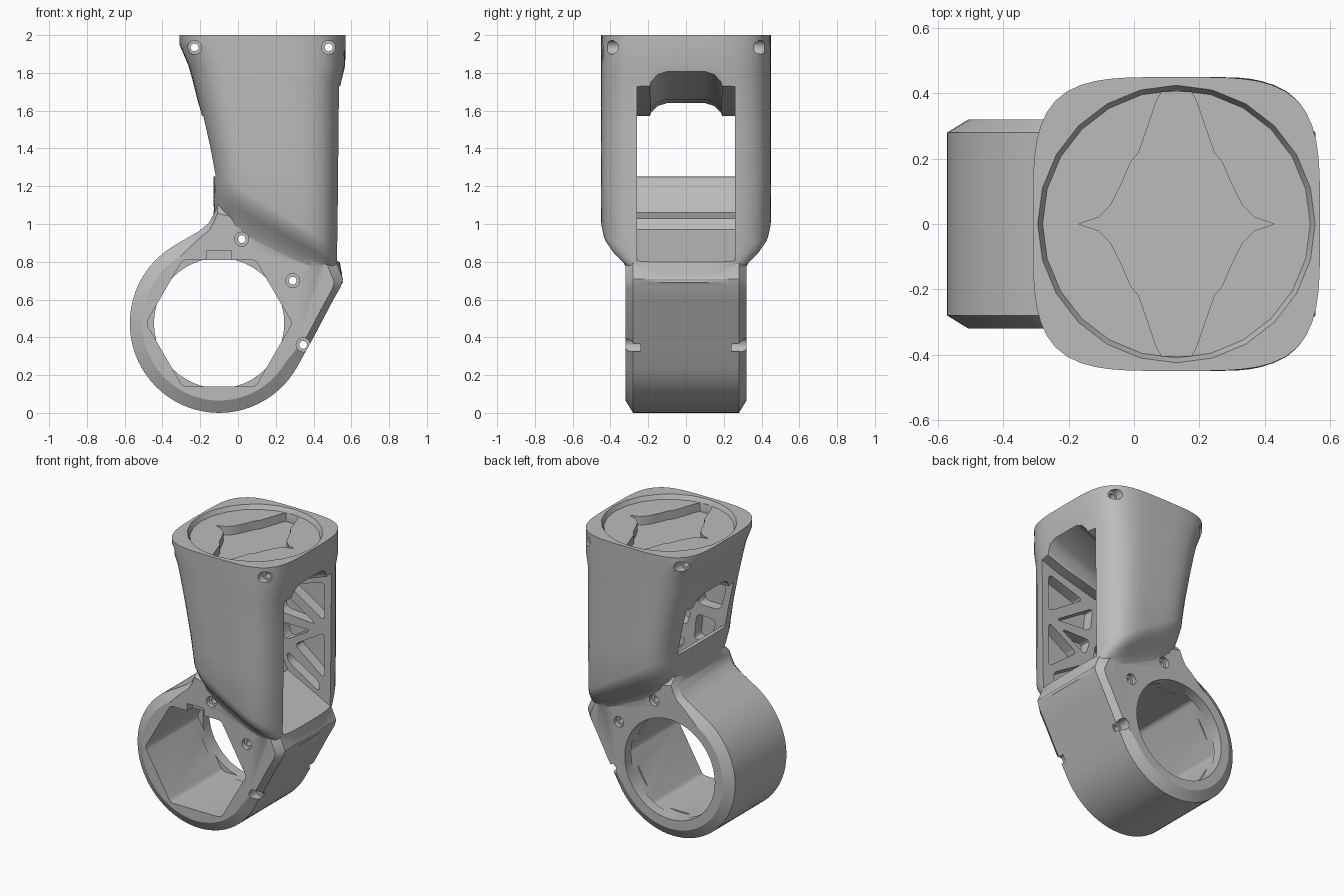
import bpy, bmesh
from math import sin, cos, pi, radians

cube = bpy.data.objects.get("Cube")
if cube:
    bpy.data.objects.remove(cube)

grey = bpy.data.materials.new("plain_grey")
grey.use_nodes = True
grey.diffuse_color = (0.5, 0.5, 0.5, 1)
grey.node_tree.nodes["Principled BSDF"].inputs["Base Color"].default_value = (0.5, 0.5, 0.5, 1)

BORE = (-0.1, 0.475)      # centre of the lower ring in x, z
HEAD_X = 0.13             # centre of the top opening


def loft(name, loops):
    """Closed solid skinned through equal-length loops of points."""
    bm = bmesh.new()
    rows = [[bm.verts.new(p) for p in loop] for loop in loops]
    n = len(rows[0])
    for a, b in zip(rows, rows[1:]):
        for i in range(n):
            j = (i + 1) % n
            bm.faces.new((a[i], a[j], b[j], b[i]))
    bm.faces.new(rows[0])
    bm.faces.new(rows[-1])
    bmesh.ops.recalc_face_normals(bm, faces=bm.faces)
    mesh = bpy.data.meshes.new(name)
    bm.to_mesh(mesh)
    bm.free()
    obj = bpy.data.objects.new(name, mesh)
    obj.data.materials.append(grey)
    bpy.context.collection.objects.link(obj)
    return obj


def rounded(points, radius, steps=4):
    """Replace each corner by a small curve."""
    out = []
    for i, (x, z) in enumerate(points):
        ends = []
        for px, pz in (points[i - 1], points[(i + 1) % len(points)]):
            d = ((px - x) ** 2 + (pz - z) ** 2) ** 0.5
            k = min(radius / d, 0.45)
            ends.append((x + (px - x) * k, z + (pz - z) * k))
        (ax, az), (bx, bz) = ends
        for s in range(steps + 1):
            t = s / steps
            u, v, w = (1 - t) ** 2, 2 * t * (1 - t), t * t
            out.append((u * ax + v * x + w * bx, u * az + v * z + w * bz))
    return out


def prism(name, points, y0, y1):
    return loft(name, [[(x, y, z) for x, z in points] for y in (y0, y1)])


def circle(cx, cz, r, n=24, turn=0):
    return [(cx + r * cos(turn + 2 * pi * i / n), cz + r * sin(turn + 2 * pi * i / n)) for i in range(n)]


def combine(target, tool, operation="DIFFERENCE"):
    mod = target.modifiers.new("combine", "BOOLEAN")
    mod.operation, mod.solver, mod.object = operation, "EXACT", tool
    bpy.context.view_layer.objects.active = target
    bpy.ops.object.modifier_apply(modifier=mod.name)
    bpy.data.objects.remove(tool)


# Column: rounded-square sections, tilted towards the bottom
def section(zl, zr, xl, xr, hy, n=72, power=4):
    c, a = (xl + xr) / 2, (xr - xl) / 2
    loop = []
    for i in range(n):
        t = 2 * pi * i / n
        r = (abs(cos(t)) ** power + abs(sin(t)) ** power) ** (-1 / power)
        u = r * cos(t)
        loop.append((c + a * u, hy * r * sin(t), zl + (zr - zl) * (u + 1) / 2))
    return loop


body = loft("joint_housing", [section(*s) for s in (
    (2, 2, -.31, .57, .45),
    (1.95, 1.95, -.31, .57, .45),
    (1.84, 1.84, -.263, .567, .45),
    (1.76, 1.74, -.24, .547, .45),
    (1.6, 1.5, -.2, .543, .45),
    (1.4, 1.2, -.155, .54, .45),
    (1.27, .87, -.13, .535, .45),
    (1.22, .83, -.13, .535, .44),
    (1.15, .78, -.13, .542, .4),
    (1.08, .74, -.128, .55, .35),
    (1.02, .69, -.13, .555, .322),
    (.9, .62, -.1, .5, .28))])

# Lower ring with its tangent shoulder and chamfered rim
arc = [(BORE[0] + .473 * cos(radians(a)), BORE[1] + .475 * sin(radians(a))) for a in range(120, 332, 5)]
shoulder = [(.4, .4), (.5, .59), (.545, .67), (.556, .71), (.51, .82), (.48, .9),
            (.1, 1.05), (-.11, 1.1), (-.13, 1.05), (-.155, 1.005), (-.21, .96)]


def rim(y, arc_scale, shoulder_scale):
    return [(BORE[0] + (x - BORE[0]) * k, y, BORE[1] + (z - BORE[1]) * k)
            for pts, k in ((arc, arc_scale), (shoulder, shoulder_scale)) for x, z in pts]


ring = loft("ring", [rim(-.32, .862, .93), rim(-.28, 1, 1), rim(.28, 1, 1), rim(.32, .862, .93)])
combine(body, ring, "UNION")

# Hexagonal socket from the front, round opening at the back, key notch
combine(body, prism("socket", rounded(circle(*BORE, .387, 6), .025), -.5, .25))
combine(body, prism("back_opening", circle(*BORE, .345, 48), .2, .5))
combine(body, prism("key_notch", [(-.165, .75), (-.035, .75), (-.035, .86), (-.165, .86)], -.5, -.26))

# Through window between the two side walls
floor = [(.7, .72), (.535, .8), (.2, .97), (.17, 1.03), (0, 1.06), (-.07, 1.14), (-.1, 1.25), (-.5, 1.27)]
combine(body, prism("window", floor + [(-.5, 1.57), (-.2, 1.57), (.1, 1.6), (.4, 1.68), (.54, 1.73), (.7, 1.78)], -.26, .26))

# Scooped ceiling, following an arch that rises to the right
arch = [(-.2, -.3), (-.2, -.1), (-.185, -.05), (-.15, -.015), (-.1, 0)]
arch += [(-y, z) for y, z in reversed(arch)]
combine(body, loft("ceiling_scoop", [[(x, y, top + z) for y, z in arch] for x, top in (
    (-.5, 1.64), (-.2, 1.64), (.1, 1.66), (.3, 1.71), (.54, 1.8), (.7, 1.86))]))

# Lightening pockets on both inner walls
pockets = [
    [(.2, 1.56), (.48, 1.65), (.48, 1.38)],
    [(.12, 1.53), (.42, 1.34), (.14, 1.36)],
    [(.48, 1.3), (.25, 1.16), (.48, .98)],
    [(.38, 1.29), (.14, 1.29), (.18, 1.17)],
    [(.19, 1.1), (.44, .95), (.44, .88), (.2, 1.03)],
    [(.1, 1.28), (.12, 1.1), (0, 1.1), (-.05, 1.27)],
    [(.08, 1.52), (.09, 1.35), (-.08, 1.35), (-.13, 1.53)]]
for side in (-1, 1):
    for pocket in pockets:
        combine(body, prism("pocket", rounded(pocket, .04), side * .2, side * .335))

# Bolt holes with wide seats at both ends
for x, z, seat in ((-.23, 1.935, .33), (.48, 1.935, .36), (.02, .92, .29), (.29, .7, .29), (.345, .36, .24)):
    combine(body, prism("bolt_hole", circle(x, z, .021, 16), -.6, .6))
    for side in (-1, 1):
        combine(body, prism("bolt_seat", circle(x, z, .037, 20), side * seat, side * .6))

# Round top recess with sloped wall and a pinched diamond pocket
combine(body, loft("top_recess", [[(x, y, z) for x, y in circle(HEAD_X, 0, r, 24)]
                                  for r, z in ((.435, 2.02), (.41, 1.97))]))
quarter = [(.3, 0), (.24, .02), (.2, .06), (.17, .12), (.14, .19), (.115, .22), (.06, .38), (.045, .405)]
half = quarter + [(-x, y) for x, y in reversed(quarter)]
diamond = half + [(x, -y) for x, y in reversed(half[1:-1])]
combine(body, loft("top_pocket", [[(HEAD_X + x, y, z) for x, y in diamond] for z in (2.02, 1.91)]))

# Smooth curved faces, keep machined edges sharp
bpy.ops.object.select_all(action="DESELECT")
body.select_set(True)
bpy.context.view_layer.objects.active = body
bpy.ops.object.shade_smooth_by_angle(angle=radians(28))
